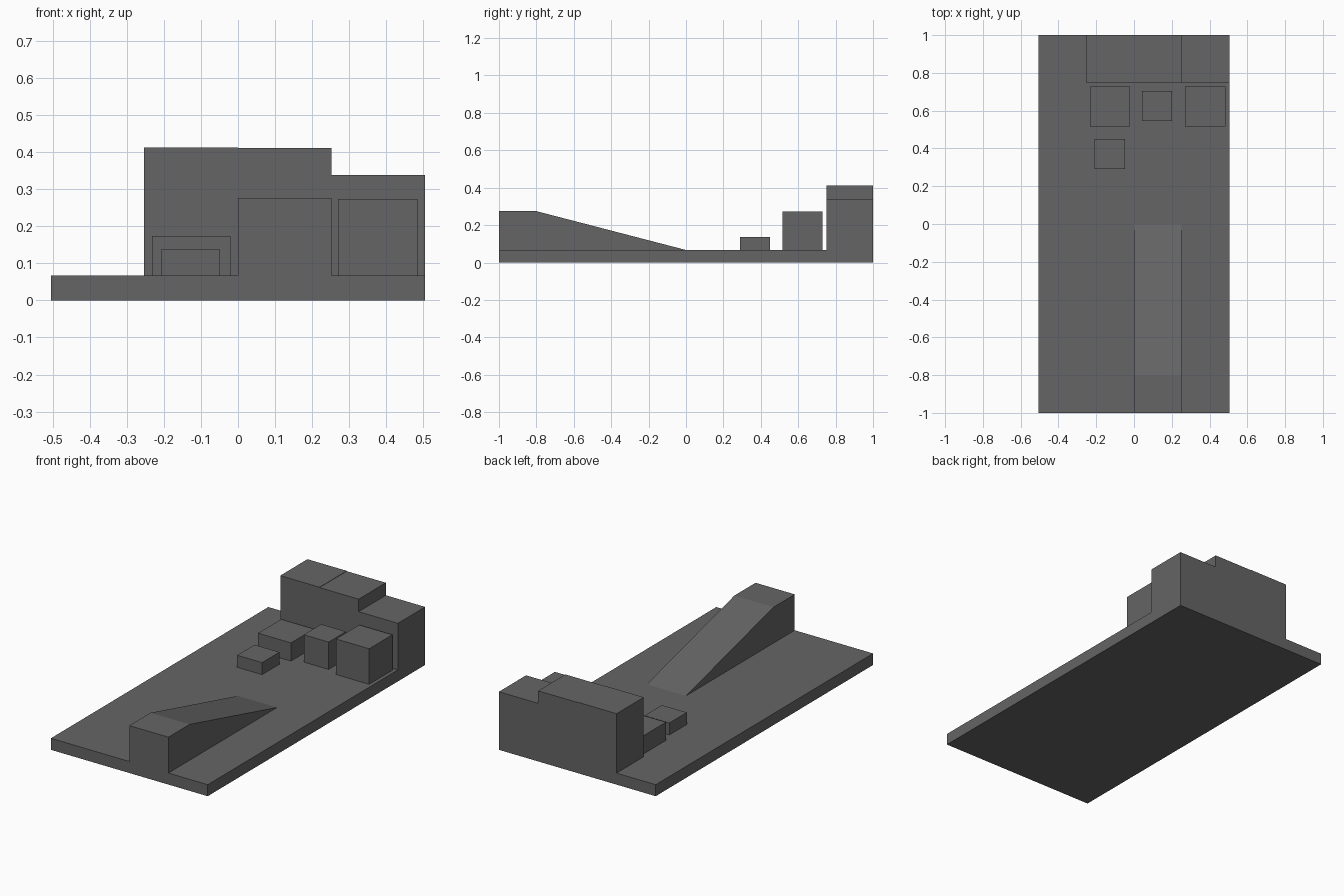
import bpy

if "Cube" in bpy.data.objects:
    bpy.data.objects.remove(bpy.data.objects["Cube"])

BASE_TOP = 0.067

# Dark grey shared by every part
dark = bpy.data.materials.new("dark_grey")
dark.diffuse_color = (0.13, 0.13, 0.13, 1)
dark.use_nodes = True
dark.node_tree.nodes["Principled BSDF"].inputs["Base Color"].default_value = dark.diffuse_color


def extrude_profile(name, profile, x0, x1):
    """Solid made from a (y, z) outline swept between two x positions."""
    n = len(profile)
    verts = [(x, y, z) for x in (x0, x1) for y, z in profile]
    faces = [tuple(reversed(range(n))), tuple(range(n, 2 * n))]
    faces += [(i, (i + 1) % n, n + (i + 1) % n, n + i) for i in range(n)]
    mesh = bpy.data.meshes.new(name)
    mesh.from_pydata(verts, [], faces)
    mesh.materials.append(dark)
    mesh.update()
    obj = bpy.data.objects.new(name, mesh)
    bpy.context.collection.objects.link(obj)
    return obj


def box(name, x0, x1, y0, y1, z1, z0=BASE_TOP):
    return extrude_profile(name, [(y0, z0), (y1, z0), (y1, z1), (y0, z1)], x0, x1)


# Ground slab
box("base_slab", -0.505, 0.505, -1, 1, BASE_TOP, 0)

# Ramp with a flat landing at the front
extrude_profile("ramp", [(-1, BASE_TOP), (0, BASE_TOP), (-0.805, 0.276), (-1, 0.276)], 0, 0.252)

# Row of tall blocks along the back edge
for name, x0, x1, top in (("back_block_left", -0.253, 0, 0.413),
                          ("back_block_middle", 0, 0.252, 0.411),
                          ("back_block_right", 0.252, 0.505, 0.338)):
    box(name, x0, x1, 0.75, 1, top)

# Free-standing crates: centre x, centre y, width, top
for name, cx, cy, w, top in (("crate_left", -0.126, 0.622, 0.212, 0.173),
                             ("crate_middle", 0.122, 0.625, 0.16, 0.226),
                             ("crate_right", 0.377, 0.622, 0.214, 0.274),
                             ("crate_small", -0.128, 0.37, 0.16, 0.137)):
    box(name, cx - w / 2, cx + w / 2, cy - w / 2, cy + w / 2, top)
